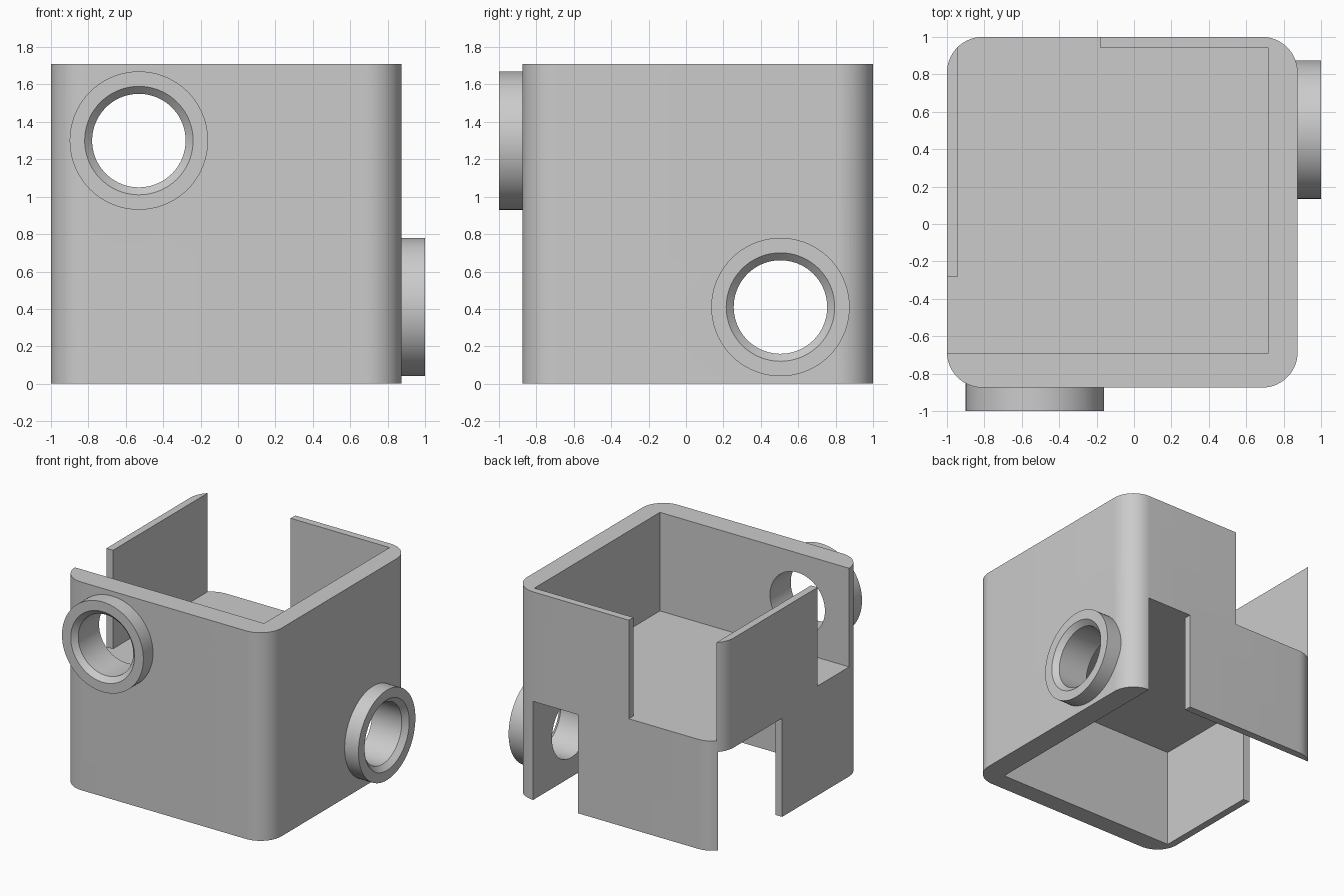
import bpy, bmesh, math
from mathutils import Matrix, Vector

if "Cube" in bpy.data.objects:
    bpy.data.objects.remove(bpy.data.objects["Cube"], do_unlink=True)

HEIGHT = 1.71
FLOOR = 0.90

grey = bpy.data.materials.new("plain_grey")
grey.use_nodes = True
grey.diffuse_color = (0.6, 0.6, 0.6, 1)
grey.node_tree.nodes["Principled BSDF"].inputs["Base Color"].default_value = (0.6, 0.6, 0.6, 1)

# Half turn that carries the upper compartment onto the lower one
FLIP = Matrix(((0, -1, 0, 0), (-1, 0, 0, 0), (0, 0, -1, HEIGHT), (0, 0, 0, 1)))


def make_object(name, bm):
    bmesh.ops.recalc_face_normals(bm, faces=bm.faces)
    mesh = bpy.data.meshes.new(name)
    bm.to_mesh(mesh)
    bm.free()
    mesh.materials.append(grey)
    obj = bpy.data.objects.new(name, mesh)
    bpy.context.collection.objects.link(obj)
    return obj


def box(name, low, high, turn=Matrix(), radius=0):
    low, high = Vector(low), Vector(high)
    bm = bmesh.new()
    bmesh.ops.create_cube(bm, size=1)
    bmesh.ops.scale(bm, vec=high - low, verts=bm.verts)
    bmesh.ops.translate(bm, vec=(low + high) / 2, verts=bm.verts)
    if radius:
        upright = [e for e in bm.edges if abs(e.verts[0].co.z - e.verts[1].co.z) > 0.1]
        bmesh.ops.bevel(bm, geom=upright, offset=radius, segments=14,
                        profile=0.5, affect='EDGES')
    bm.transform(turn)
    return make_object(name, bm)


def lathe(name, profile, x, z, turn=Matrix(), sides=72):
    """Solid of (radius, y) rings turned about an axis along y."""
    bm = bmesh.new()
    rings = []
    for radius, y in profile:
        angles = [math.tau * i / sides for i in range(sides)]
        rings.append([bm.verts.new((x + radius * math.cos(a), y, z + radius * math.sin(a)))
                      for a in angles])
    for a, b in zip(rings, rings[1:]):
        for i in range(sides):
            j = (i + 1) % sides
            bm.faces.new((a[i], a[j], b[j], b[i]))
    bm.faces.new(rings[0])
    bm.faces.new(rings[-1])
    bm.transform(turn)
    return make_object(name, bm)


def combine(target, tool, operation):
    mod = target.modifiers.new(tool.name, 'BOOLEAN')
    mod.operation = operation
    mod.solver = 'EXACT'
    mod.object = tool
    bpy.context.view_layer.objects.active = target
    bpy.ops.object.modifier_apply(modifier=mod.name)
    bpy.data.objects.remove(tool, do_unlink=True)


# Rounded housing
housing = box("housing", (-1, -0.875, 0), (0.875, 1, HEIGHT), radius=0.19)

for level, turn, centre in (("upper", Matrix(), -0.53), ("lower", FLIP, -0.505)):
    # Raised collar around the port
    collar = lathe(level + "_collar", [(0.37, -1), (0.37, -0.78)], centre, 1.30, turn)
    combine(housing, collar, 'UNION')
    # Compartment, with an open doorway in each thin wall
    cuts = [
        box(level + "_room", (-0.94, -0.69, FLOOR), (0.72, 0.94, 2), turn),
        box(level + "_wide_doorway", (-0.94, 0.9, FLOOR), (-0.18, 1.2, 2), turn),
        box(level + "_narrow_doorway", (-1.2, -0.69, FLOOR), (-0.9, -0.28, 2), turn),
        # Chamfered bore through collar and wall
        lathe(level + "_bore", [(0.33, -1.04), (0.25, -0.96), (0.25, -0.5)],
              centre, 1.30, turn),
    ]
    for cut in cuts:
        combine(housing, cut, 'DIFFERENCE')

bpy.ops.object.select_all(action='DESELECT')
housing.select_set(True)
bpy.context.view_layer.objects.active = housing
bpy.ops.object.shade_smooth_by_angle(angle=math.radians(30))
